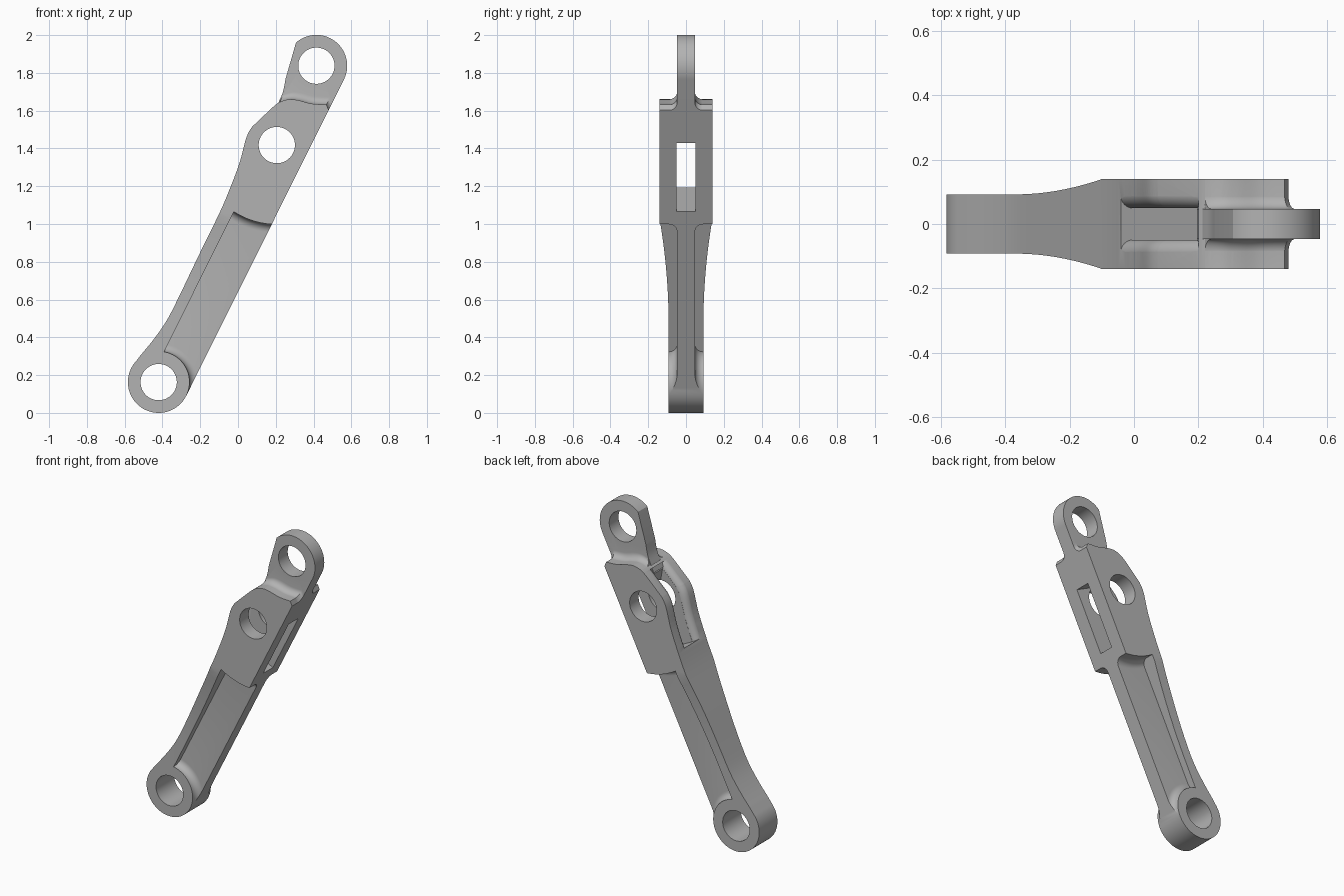
import bpy, bmesh
from math import sin, cos, asin, sqrt, pi, radians
from mathutils import Vector

if "Cube" in bpy.data.objects:
    bpy.data.objects.remove(bpy.data.objects["Cube"])

# Link frame: s runs from the lower eye to the upper eye, w to the straight edge
LOW, HIGH = Vector((-0.42, 0, 0.163)), Vector((0.415, 0, 1.838))
AXIS = (HIGH - LOW).normalized()
SIDE = Vector((AXIS.z, 0, -AXIS.x))
LENGTH = (HIGH - LOW).length
R, HOLE, MID = 0.163, 0.096, 1.402
WEB, STEP = 0.047, 0.09
SLOT_LOW, SLOT_HIGH = 1.091, 1.497


def at(s, w, y=0.0):
    return LOW + AXIS * s + SIDE * w + Vector((0, y, 0))


def flat(pairs):
    return [Vector((x, 0, z)) for x, z in pairs]


def smooth(pts, n=5):
    """Catmull-Rom curve through the points."""
    p = [pts[0]] + pts + [pts[-1]]
    out = []
    for i in range(1, len(p) - 2):
        a, b, c, d = p[i - 1:i + 3]
        for k in range(n):
            t = k / n
            out.append(0.5 * (2 * b + (c - a) * t + (2 * a - 5 * b + 4 * c - d) * t * t
                              + (3 * b - a - 3 * c + d) * t ** 3))
    return out + [pts[-1]]


def loft(name, rings):
    bm = bmesh.new()
    rows = [[bm.verts.new(p) for p in ring] for ring in rings]
    n = len(rows[0])
    for a, b in zip(rows, rows[1:]):
        for i in range(n):
            bm.faces.new((a[i], a[(i + 1) % n], b[(i + 1) % n], b[i]))
    bm.faces.new(rows[0][::-1])
    bm.faces.new(rows[-1])
    bmesh.ops.recalc_face_normals(bm, faces=bm.faces)
    mesh = bpy.data.meshes.new(name)
    bm.to_mesh(mesh)
    bm.free()
    obj = bpy.data.objects.new(name, mesh)
    bpy.context.scene.collection.objects.link(obj)
    return obj


def stack(name, layers):
    """Loft outlines in the xz plane, each at its own y."""
    return loft(name, [[Vector((p.x, y, p.z)) for p in ring] for y, ring in layers])


def slab(name, outline, half):
    return stack(name, [(-half, outline), (half, outline)])


def combine(target, tool, operation):
    mod = target.modifiers.new("combine", 'BOOLEAN')
    mod.operation, mod.solver, mod.object = operation, 'EXACT', tool
    bpy.context.view_layer.update()
    result = target.evaluated_get(bpy.context.evaluated_depsgraph_get())
    mesh = bpy.data.meshes.new_from_object(result)
    target.modifiers.clear()
    target.data = mesh
    bpy.data.objects.remove(tool)


def arc(s, radius, start, end, n):
    return [at(s + radius * sin(a), radius * cos(a))
            for a in (start + (end - start) * i / n for i in range(n + 1))]


# Body outline: lower eye, curved edge, shoulder
lower_eye = arc(0, R, 0, -radians(196), 44)
edge = smooth(flat([(-0.52, 0.30), (-0.45, 0.385), (-0.38, 0.485), (-0.315, 0.61),
                    (-0.205, 0.84), (-0.095, 1.065), (-0.038, 1.2), (0.01, 1.33),
                    (0.045, 1.46), (0.075, 1.515)]))
shoulder = smooth(flat([(0.18, 1.615), (0.22, 1.645), (0.27, 1.66), (0.32, 1.655),
                        (0.39, 1.637), (0.468, 1.632)])) + [at(1.69, R)]
body = slab("link_arm", lower_eye + edge + shoulder, 0.2)

# Thickness swells towards the fork
swell = [(-0.4, 0.092)] + [(0.32 + 0.623 * t / 12, 0.092 + 0.048 * (t / 12) ** 2)
                           for t in range(13)] + [(2.2, 0.14)]
combine(body, loft("thickness", [
    [at(s, w, y) for s, y in swell] + [at(s, w, -y) for s, y in reversed(swell)]
    for w in (-0.6, 0.6)]), 'INTERSECT')


# Side pockets with filleted ends
def pocket_outline(e):
    rib = -0.046
    r, big = R + e, 0.42 + e
    a0 = asin(rib / r)
    low = [at(r * cos(a), r * sin(a))
           for a in (a0 + (pi / 2 - a0) * i / 24 for i in range(25))]
    high = [at(MID - sqrt(big * big - w * w), w)
            for w in (0.3 + (rib - 0.3) * i / 16 for i in range(17))]
    return low + [at(0, 0.3)] + high


def fillet(n, radius):
    """Pairs of height above the floor and run-out of a concave quarter round."""
    return [(radius * (1 - cos(a)), radius * (1 - sin(a)))
            for a in (pi / 2 * i / n for i in range(n + 1))]


for side in (-1, 1):
    layers = [(side * (WEB + h), pocket_outline(e)) for h, e in fillet(8, STEP - WEB)]
    combine(body, stack("pocket", layers + [(side * 0.3, pocket_outline(0))]), 'DIFFERENCE')

# Fork slot, open along the curved edge up to the tongue
slot = [at(SLOT_LOW, 0.4), at(SLOT_LOW, -0.4), Vector((0.0, 0, 1.75)),
        Vector((0.2, 0, 1.66)), Vector((0.195, 0, 1.62)), at(SLOT_HIGH, -0.04),
        at(SLOT_HIGH, 0.4)]
combine(body, slab("slot", slot, 0.049), 'DIFFERENCE')

# Rounded mouth of the slot
lip = [at(SLOT_LOW, -0.121)] + [p for p in edge if p.z > 1.22] + \
    flat([(0.18, 1.615), (0.2, 1.632)])
rounding = []
for i in range(-8, 9):
    a = pi / 2 * abs(i) / 8
    y = 0.049 + 0.043 * (1 - cos(a))
    depth = 0.043 * (1 - sin(a)) - 0.0005
    ring = [p + SIDE * depth for p in lip] + [p - SIDE * 0.3 for p in reversed(lip)]
    rounding.append((y if i > 0 else -y, ring))
del rounding[8]
combine(body, stack("mouth", rounding), 'DIFFERENCE')

# Tongue with the upper eye
neck = smooth(flat([(0.195, 1.6), (0.215, 1.645), (0.238, 1.70), (0.252, 1.77)]))
upper_eye = arc(LENGTH, R, pi - radians(22), 0, 44)
tongue = slab("tongue", neck + upper_eye + [at(1.62, R), at(1.58, 0.0)], WEB)

# Concave fillet between tongue and shoulder
top = [p for p in shoulder if p.x > 0.212]
layers = []
for h, e in fillet(8, STEP - WEB):
    ring = [p + AXIS * (e - 0.0005) for p in top]
    ring += [p - AXIS * 0.05 for p in reversed(top)]
    layers.append((WEB + h, ring))
layers = [(-y, ring) for y, ring in reversed(layers)] + layers
combine(tongue, stack("shoulder_fillet", layers), 'UNION')
combine(body, tongue, 'UNION')

# Three pin holes
for s in (0, MID, LENGTH):
    combine(body, slab("pin_hole", arc(s, HOLE, 0, 2 * pi * 47 / 48, 47), 0.4), 'DIFFERENCE')

# Plain steel finish
steel = bpy.data.materials.new("steel_grey")
steel.use_nodes = True
colour = (0.45, 0.45, 0.45, 1)
steel.diffuse_color = colour
steel.node_tree.nodes["Principled BSDF"].inputs["Base Color"].default_value = colour
body.data.materials.clear()
body.data.materials.append(steel)
for poly in body.data.polygons:
    poly.material_index = 0
bpy.ops.object.select_all(action='DESELECT')
body.select_set(True)
bpy.context.view_layer.objects.active = body
bpy.ops.object.shade_smooth_by_angle(angle=radians(30))
